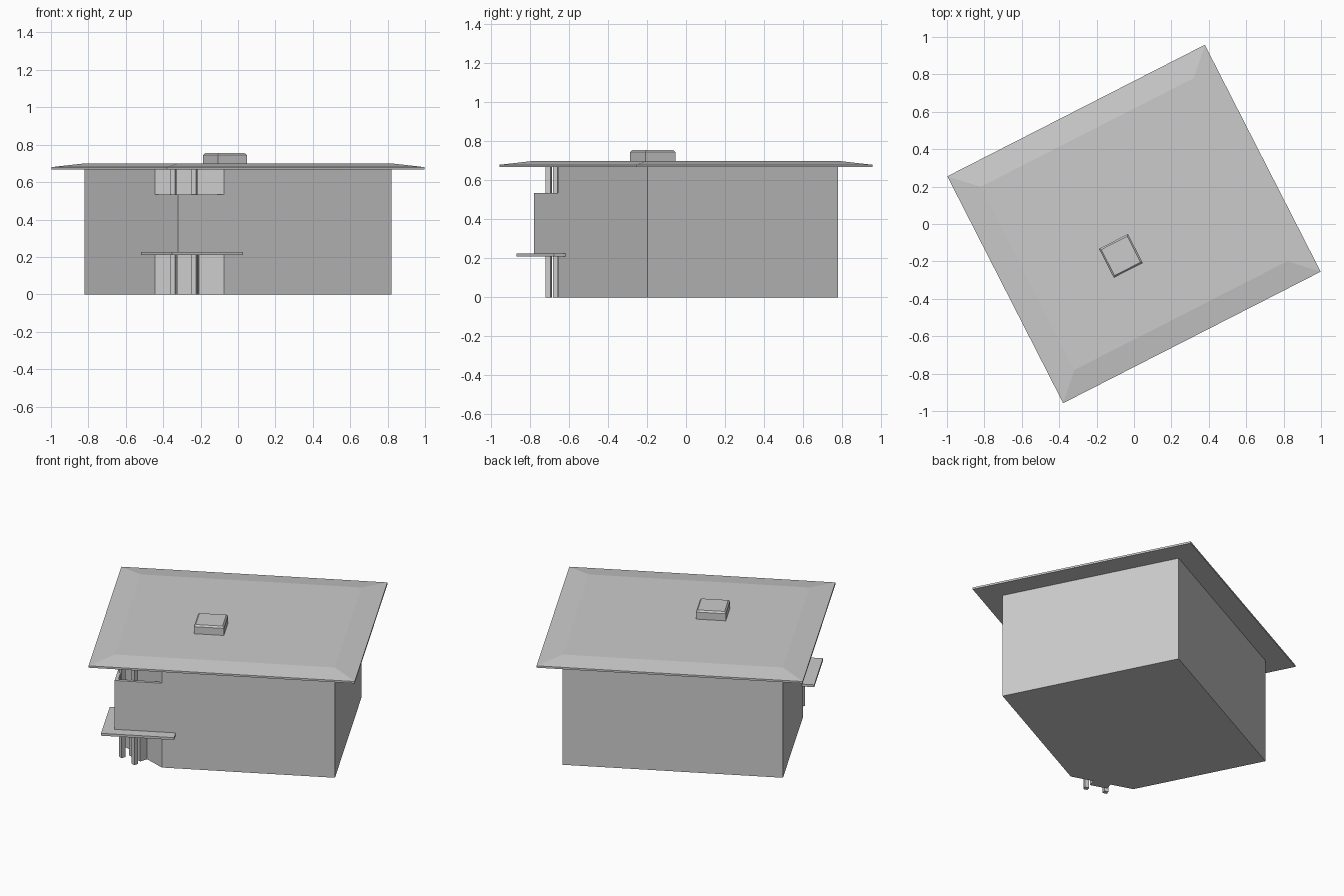
import bpy, bmesh, math
from mathutils import Matrix

if "Cube" in bpy.data.objects:
    bpy.data.objects.remove(bpy.data.objects["Cube"])

# Everything is laid out square to the walls, then turned to its final angle
TURN = Matrix.Rotation(math.radians(27.05), 4, 'Z')
W, D = 0.64, 0.55       # wall half width / half depth
CUT = 0.275             # corner cut-off length
FLOOR, RAIL, EAVE = 0.21, 0.535, 0.668


def loft(name, layers):
    """Closed solid through stacked outlines [(outline, z), ...]."""
    bm = bmesh.new()
    rings = [[bm.verts.new((x, y, z)) for x, y in pts] for pts, z in layers]
    bm.faces.new(rings[0][::-1])
    bm.faces.new(rings[-1])
    for lo, hi in zip(rings, rings[1:]):
        for i in range(len(lo)):
            j = (i + 1) % len(lo)
            bm.faces.new((lo[i], lo[j], hi[j], hi[i]))
    bmesh.ops.recalc_face_normals(bm, faces=bm.faces)
    bm.transform(TURN)
    me = bpy.data.meshes.new(name)
    bm.to_mesh(me)
    bm.free()
    ob = bpy.data.objects.new(name, me)
    bpy.context.collection.objects.link(ob)
    return ob


def rect(x0, x1, y0, y1):
    return [(x0, y0), (x1, y0), (x1, y1), (x0, y1)]


def corner_rect(a0, a1, t0, t1):
    """Rectangle on the corner diagonal: a along the cut face, t inward from the corner."""
    s = math.sqrt(0.5)
    return [(-W + s * (t + a), -D + s * (t - a))
            for a, t in ((a0, t0), (a0, t1), (a1, t1), (a1, t0))]


# Walls with one corner cut off
body = [(-W + CUT, -D), (W, -D), (W, D), (-W, D), (-W, -D + CUT)]
loft("house_walls", [(body, 0), (body, EAVE)])

# Balcony parapet restoring the square corner
k = 0.02
rail = [(-W, -D + CUT), (-W, -D), (-W + CUT, -D),
        (-W + CUT - k, -D + k), (-W + k, -D + k), (-W + k, -D + CUT - k)]
loft("balcony_parapet", [(rail, FLOOR), (rail, RAIL)])

# Balcony floor slab
slab = rect(-0.71, -0.285, -0.615, -0.25)
loft("balcony_slab", [(slab, FLOOR), (slab, FLOOR + 0.015)])

# Corner posts
for side, tag in ((-1, "left"), (1, "right")):
    post = corner_rect(side * 0.06 - 0.013, side * 0.06 + 0.013, 0.087, 0.113)
    loft("post_" + tag, [(post, 0), (post, EAVE)])

# Door block projecting from the cut corner
face = CUT * math.sqrt(0.5)
door = corner_rect(-0.053, 0.053, face - 0.05, face + 0.01)
loft("door", [(door, 0), (door, FLOOR)])

# Shallow hipped roof
eave = rect(-0.773, 0.773, -0.681, 0.681)
loft("roof", [(eave, EAVE), (eave, 0.68), (rect(-W, W, -D, D), 0.70)])

# Chimney with chamfered top
cx, cy, h = -0.14, -0.12, 0.087
base = rect(cx - h, cx + h, cy - h, cy + h)
h -= 0.009
top = rect(cx - h, cx + h, cy - h, cy + h)
loft("chimney", [(base, 0.695), (base, 0.745), (top, 0.755)])
